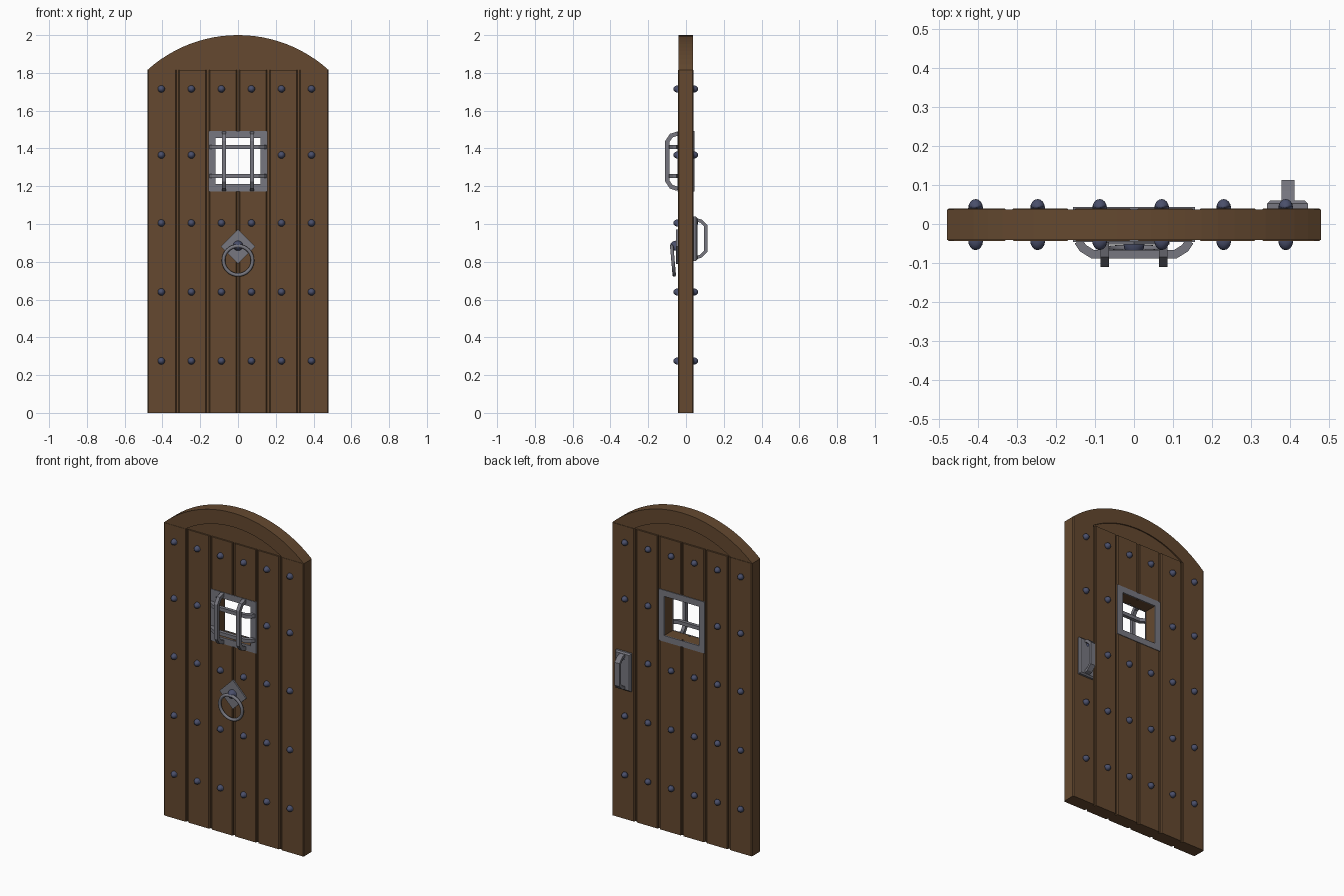
import bpy, bmesh, math
from mathutils import Vector

if "Cube" in bpy.data.objects:
    bpy.data.objects.remove(bpy.data.objects["Cube"])


def material(name, rgb):
    m = bpy.data.materials.new(name)
    m.diffuse_color = (*rgb, 1)
    m.use_nodes = True
    m.node_tree.nodes["Principled BSDF"].inputs["Base Color"].default_value = m.diffuse_color
    return m


WOOD = material("brown_wood", (0.128, 0.066, 0.029))
IRON = material("grey_iron", (0.185, 0.185, 0.215))
STUD = material("blue_steel", (0.068, 0.078, 0.145))


def finish(name, bm, mat, smooth=False):
    bmesh.ops.recalc_face_normals(bm, faces=bm.faces)
    me = bpy.data.meshes.new(name)
    bm.to_mesh(me)
    bm.free()
    for p in me.polygons:
        p.use_smooth = smooth
    me.materials.append(mat)
    ob = bpy.data.objects.new(name, me)
    bpy.context.collection.objects.link(ob)
    return ob


def loft(name, rings, mat):
    """Skin equal-length rings of points and cap both ends."""
    bm = bmesh.new()
    vs = [[bm.verts.new(p) for p in r] for r in rings]
    n = len(rings[0])
    for a, b in zip(vs, vs[1:]):
        for i in range(n):
            bm.faces.new((a[i], a[(i + 1) % n], b[(i + 1) % n], b[i]))
    bm.faces.new(vs[0])
    bm.faces.new(vs[-1])
    return finish(name, bm, mat)


def box(name, x0, x1, y0, y1, z0, z1, mat):
    ring = [(x0, y0), (x1, y0), (x1, y1), (x0, y1)]
    return loft(name, [[(x, y, z) for x, y in ring] for z in (z0, z1)], mat)


def bar(name, path, side, width, thick, mat):
    """Rectangular bar along a planar path, mitred at the bends."""
    pts, side = [Vector(p) for p in path], Vector(side)
    rings = []
    for i, p in enumerate(pts):
        d0 = (p - pts[max(i - 1, 0)]).normalized()
        d1 = (pts[min(i + 1, len(pts) - 1)] - p).normalized()
        t = (d0 + d1).normalized()
        ref = d1 if d1.length else d0
        n = t.cross(side) * (thick / 2 / max(t.dot(ref), 0.5))
        s = side * width / 2
        rings.append([p + n + s, p + n - s, p - n - s, p - n + s])
    return loft(name, rings, mat)


# Main dimensions
FRONT, BACK = -0.043, 0.040
TOP = 1.815
HX, HZ0, HZ1 = 0.12, 1.21, 1.455      # window opening


def plank(name, x0, x1, z0, z1):
    c = 0.005
    ring = [(x0 + c, FRONT), (x1 - c, FRONT), (x1, FRONT + c), (x1, BACK - c),
            (x1 - c, BACK), (x0 + c, BACK), (x0, BACK - c), (x0, FRONT + c)]
    loft(name, [[(x, y, z) for x, y in ring] for z in (z0, z1)], WOOD)


# Six planks, the middle two interrupted by the window
for i in range(6):
    x0, x1 = -0.48 + 0.16 * i, -0.32 + 0.16 * i
    x0 += 0.006 if i > 0 else 0
    x1 -= 0.006 if i < 5 else 0
    if i in (2, 3):
        plank("plank_lower", x0, x1, 0, HZ0)
        plank("plank_upper", x0, x1, HZ1, TOP)
        a, b = (x0, -HX) if i == 2 else (HX, x1)
        box("plank_window_side", a, b, FRONT, BACK, HZ0, HZ1, WOOD)
    else:
        plank("plank", x0, x1, 0, TOP)

# Recessed strips that close the grooves
for i in range(1, 6):
    x = -0.48 + 0.16 * i
    for z0, z1 in ([(0, HZ0), (HZ1, TOP)] if i == 3 else [(0, TOP)]):
        box("groove_strip", x - 0.007, x + 0.007, -0.031, 0.028, z0, z1, WOOD)


def arc(half, base, peak, n=24):
    h = peak - base
    r = (half * half + h * h) / (2 * h)
    a = math.asin(half / r)
    return [(r * math.sin(a * (2 * k / n - 1)),
             peak - r + r * math.cos(a * (2 * k / n - 1))) for k in range(n + 1)]


# Arched top rail and the recessed panel under it
outer, inner = arc(0.48, TOP, 2.0), arc(0.33, TOP, 1.913)
bm = bmesh.new()
rows = []
for (ox, oz), (ix, iz) in zip(outer, inner):
    rows.append([bm.verts.new(p) for p in ((ox, -0.041, oz), (ox, 0.037, oz),
                                           (ix, 0.037, iz), (ix, -0.041, iz))])
for a, b in zip(rows, rows[1:]):
    for k in range(4):
        bm.faces.new((a[k], a[(k + 1) % 4], b[(k + 1) % 4], b[k]))
bm.faces.new(rows[0])
bm.faces.new(rows[-1])
finish("arch_rail", bm, WOOD)
loft("arch_panel", [[(x, y, z) for x, z in inner] for y in (-0.034, 0.030)], WOOD)

# Window frames on both faces
for name, y0, y1 in (("front", -0.046, -0.040), ("back", 0.037, 0.044)):
    bm = bmesh.new()
    loops = []
    for hx, z0, z1 in ((0.157, 1.173, 1.492), (HX - 0.001, HZ0 + 0.001, HZ1 - 0.001)):
        for y in (y0, y1):
            loops.append([bm.verts.new(p) for p in ((-hx, y, z0), (hx, y, z0),
                                                    (hx, y, z1), (-hx, y, z1))])
    for a, b in ((0, 1), (1, 3), (3, 2), (2, 0)):
        for k in range(4):
            j = (k + 1) % 4
            bm.faces.new((loops[a][k], loops[a][j], loops[b][j], loops[b][k]))
    finish(name + "_window_frame", bm, IRON)

# Bent window bars
for x in (-0.075, 0.075):
    path = [(-0.044, 1.479), (-0.078, 1.468), (-0.099, 1.437),
            (-0.099, 1.228), (-0.078, 1.197), (-0.044, 1.186)]
    bar("vertical_bar", [(x, y, z) for y, z in path], (1, 0, 0), 0.022, 0.022, IRON)
for z in (1.255, 1.407):
    path = [(-0.143, -0.044), (-0.131, -0.062), (-0.105, -0.078),
            (0.105, -0.078), (0.131, -0.062), (0.143, -0.044)]
    bar("horizontal_bar", [(x, y, z) for x, y in path], (0, 0, 1), 0.022, 0.022, IRON)


def dome(name, x, y, z, r, depth):
    """Half ball bulging along y by depth (its sign gives the side)."""
    bm = bmesh.new()
    bmesh.ops.create_uvsphere(bm, u_segments=16, v_segments=8, radius=1)
    bmesh.ops.bisect_plane(bm, geom=bm.verts[:] + bm.edges[:] + bm.faces[:],
                           plane_co=(0, 0, 0), plane_no=(0, 0, 1), clear_inner=True)
    for v in bm.verts:
        u, w, t = v.co
        v.co = (x + r * u, y + depth * t, z + r * w)
    finish(name, bm, STUD, True)


# Studs on both faces
for z in (0.275, 0.64, 1.005, 1.365, 1.715):
    for i in range(6):
        if z == 1.365 and i in (2, 3):
            continue
        x = -0.406 + 0.159 * i
        dome("front_stud", x, FRONT, z, 0.019, -0.024)
        dome("back_stud", x, BACK, z, 0.019, 0.024)

# Ring knocker: diamond plate, knob and ring
d = 0.091
loft("knocker_plate", [[(-d, y, 0.88), (0, y, 0.88 - d), (d, y, 0.88), (0, y, 0.88 + d)]
                       for y in (-0.041, -0.052)], IRON)
dome("knocker_knob", 0, -0.050, 0.885, 0.027, -0.034)
bpy.ops.mesh.primitive_torus_add(major_segments=32, minor_segments=10,
                                 major_radius=0.077, minor_radius=0.0095,
                                 location=(0, -0.069, 0.807),
                                 rotation=(math.radians(95), 0, 0))
ring = bpy.context.object
ring.name = "knocker_ring"
ring.data.materials.append(IRON)
bpy.ops.object.shade_smooth()

# Pull handle on the back: tapered plate and grip
rings = []
for y, m in ((0.038, 0), (0.052, 0), (0.060, 0.008)):
    rings.append([(0.341 + m, y, 0.805 + m), (0.446 - m, y, 0.805 + m),
                  (0.446 - m, y, 1.04 - m), (0.341 + m, y, 1.04 - m)])
loft("handle_plate", rings, IRON)
path = [(0.056, 1.022), (0.080, 1.015), (0.104, 0.990),
        (0.104, 0.855), (0.080, 0.830), (0.056, 0.823)]
bar("handle_grip", [(0.395, y, z) for y, z in path], (1, 0, 0), 0.034, 0.017, IRON)
